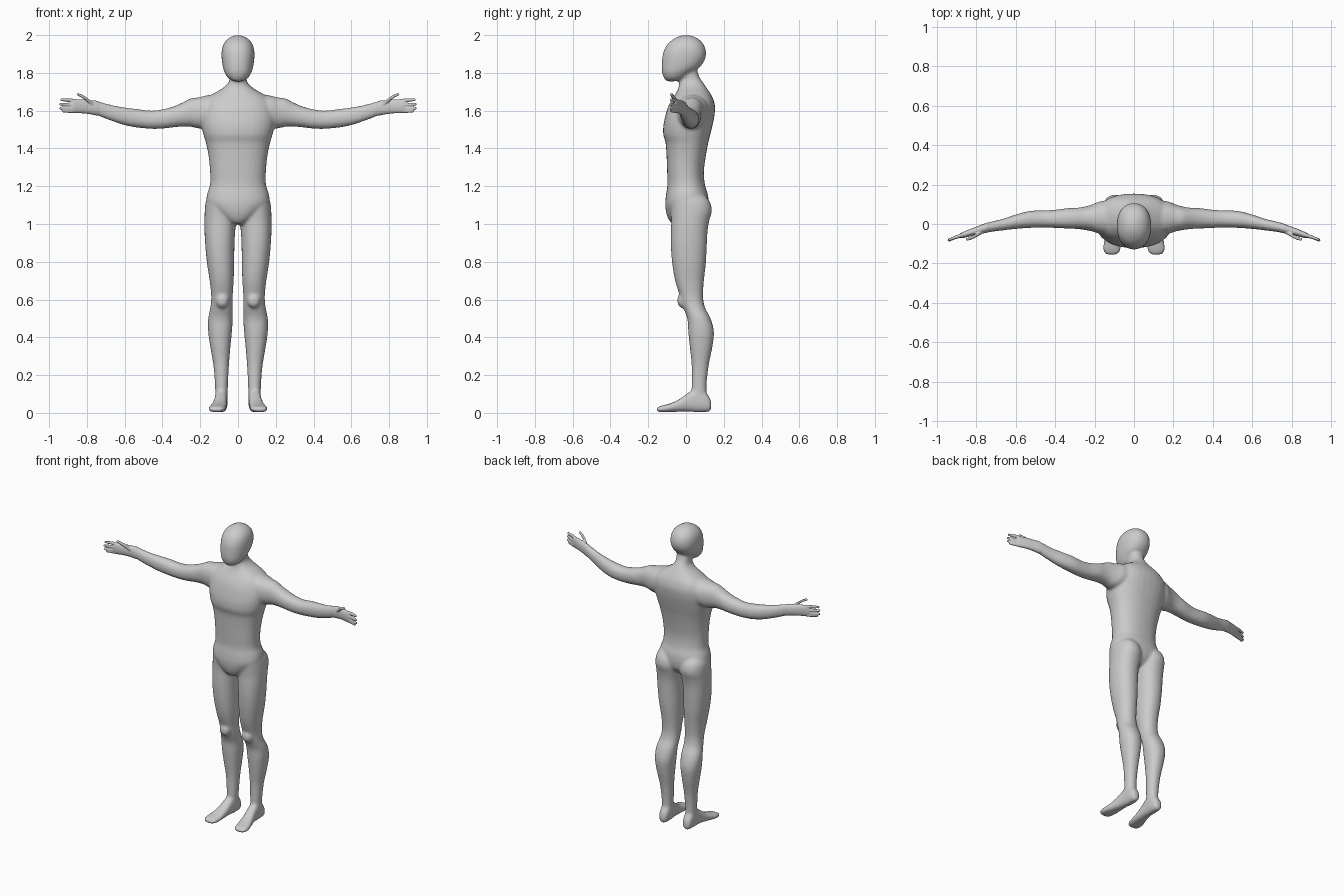
import bpy
import bmesh
from math import cos, sin, pi
from mathutils import Matrix, Vector

if "Cube" in bpy.data.objects:
    bpy.data.objects.remove(bpy.data.objects["Cube"], do_unlink=True)

UNIT = 0.01   # profile tables are written in hundredths
SEGMENTS = 32
STEPS = 4
LEFT, RIGHT = 1, -1

clay = bpy.data.materials.new("clay_grey")
clay.use_nodes = True
clay.diffuse_color = (0.6, 0.6, 0.6, 1)
clay.node_tree.nodes["Principled BSDF"].inputs["Base Color"].default_value = clay.diffuse_color


def spline(rows):
    """Catmull-Rom interpolation through the rows of a profile table."""
    rows = [Vector(row) for row in rows]
    padded = [rows[0]] + rows + [rows[-1]]
    result = []
    for a, b, c, d in zip(padded, padded[1:], padded[2:], padded[3:]):
        for step in range(STEPS):
            t = step / STEPS
            result.append(b + (c - a) * (t / 2)
                          + (a * 2 - b * 5 + c * 4 - d) * (t * t / 2)
                          + (b * 3 - a - c * 3 + d) * (t ** 3 / 2))
    return result + [rows[-1]]


def superellipse(angle, power):
    c, s = cos(angle), sin(angle)
    bend = lambda v: (1 if v > 0 else -1) * abs(v) ** (2 / power)
    return bend(c), bend(s)


def loft(bm, axis, rows, side=LEFT, power=2.2):
    """Skin rounded sections; a row is (position, low, high, low, high)."""
    others = [i for i in range(3) if i != axis]
    rings = []
    for pos, a_low, a_high, b_low, b_high in spline(rows):
        ring = []
        for k in range(SEGMENTS):
            u, v = superellipse(2 * pi * k / SEGMENTS, power)
            point = Vector((0, 0, 0))
            point[axis] = pos
            point[others[0]] = (a_low + a_high + u * (a_high - a_low)) / 2
            point[others[1]] = (b_low + b_high + v * (b_high - b_low)) / 2
            point.x *= side
            ring.append(bm.verts.new(point * UNIT))
        rings.append(ring)
    for lower, upper in zip(rings, rings[1:]):
        for k in range(SEGMENTS):
            n = (k + 1) % SEGMENTS
            bm.faces.new((lower[k], lower[n], upper[n], upper[k]))
    bm.faces.new(rings[0])
    bm.faces.new(rings[-1])


def symmetric(rows):
    """Expand (height, half width, front, back) rows for centred parts."""
    return [(z, -w, w, front, back) for z, w, front, back in rows]


def ellipsoid(bm, centre, radii, side):
    place = Matrix.Translation(Vector((centre[0] * side, *centre[1:])) * UNIT)
    size = Matrix.Diagonal((*(Vector(radii) * UNIT), 1))
    bmesh.ops.create_uvsphere(bm, u_segments=SEGMENTS, v_segments=SEGMENTS // 2,
                              radius=1, matrix=place @ size)


def finger(bm, start, middle, end, radius, side):
    """A tapered tube bending through three points, with a rounded tip."""
    rows = []
    for (x, y, z), scale in ((start, 1.1), (middle, 1), (end, 0.75)):
        r = radius * scale
        rows.append((x, y - r, y + r, z - r, z + r))
    loft(bm, 0, rows, side)
    ellipsoid(bm, end, [radius * 0.8] * 3, side)


def fuse(name, bm, voxel, rounds):
    """Merge overlapping volumes into one smooth skin."""
    bmesh.ops.recalc_face_normals(bm, faces=bm.faces)
    mesh = bpy.data.meshes.new(name)
    bm.to_mesh(mesh)
    bm.free()
    mesh.materials.append(clay)
    mesh.shade_smooth()
    obj = bpy.data.objects.new(name, mesh)
    bpy.context.collection.objects.link(obj)
    remesh = obj.modifiers.new("merge", "REMESH")
    remesh.mode = "VOXEL"
    remesh.voxel_size = voxel
    remesh.use_smooth_shade = True
    soften = obj.modifiers.new("soften", "SMOOTH")
    soften.factor = 0.5
    soften.iterations = rounds
    return obj


# Head, from chin to crown
head = symmetric([
    (175.5, 2, -10, -6), (177, 5, -11.5, -1), (180, 7, -12.7, 3),
    (183, 8, -12.9, 7.3), (187, 8.6, -12.7, 10), (191, 8.7, -12, 10.6),
    (195, 7.8, -10, 9.4), (198, 5.4, -6.5, 6.5), (199.6, 2.4, -3, 3),
    (200, 0.4, -1, 1)])

# Trunk, from neck to crotch
trunk = symmetric([
    (183, 4.4, -2, 5.5), (178, 4.5, -3, 7), (175, 5, -3.5, 9),
    (172, 8, -4, 11), (169, 13, -5.5, 13), (166, 17, -7.5, 14.5),
    (162, 19, -9.5, 15.4), (157, 19.8, -11, 15), (152, 19.3, -12, 14),
    (147, 18.2, -12, 12.8), (143, 17, -10.8, 11.8), (136, 15.6, -10.3, 10.5),
    (128, 14.8, -10, 9.5), (121, 14.8, -9.8, 10), (116, 16.3, -10.5, 11.5),
    (111, 16.5, -11, 12), (106, 12, -10.5, 11), (102, 7, -9, 7),
    (100, 3, -7, 2)])

# Leg, from hip to ankle
leg = [
    (116, 5, 15, -7, 9), (112, 2, 17, -8, 12.6), (107, 0.8, 17.6, -8, 13.7),
    (102, 0.8, 17.7, -7.8, 12.4), (96, 1.5, 17.7, -8, 11.4),
    (88, 1.9, 17.3, -8, 11), (79, 2, 16.4, -7.3, 10.5),
    (70, 2.3, 15, -5.8, 9.5), (62, 2.8, 14.2, -3.3, 9),
    (56, 2.8, 14.6, -1.6, 10), (50, 2.8, 15.8, 0.7, 13),
    (43, 3.2, 15.8, 1.2, 14.8), (35, 4, 14.7, 2, 14), (25, 4.8, 13, 3, 12),
    (15, 5.3, 12.2, 3, 10.9), (8, 5.5, 12, 3, 11)]

# Foot, from heel to toes
foot = [
    (13.4, 7.5, 10.2, 2.5, 5), (12.5, 6.3, 11.4, 0.8, 8), (9.5, 5.5, 12, 0.4, 12),
    (5, 5.6, 12.2, 0.4, 13), (1, 5.8, 12.6, 0.7, 10.5), (-4, 6, 13.8, 0.6, 7),
    (-9, 6.2, 15.3, 0.4, 4.8), (-13, 6.8, 15.7, 0.4, 3.8),
    (-15.2, 8, 14.5, 0.8, 2.9), (-15.7, 9.5, 13, 1.4, 2.2)]

# Arm, from shoulder to wrist
arm = [
    (10, -5, 12, 153, 169), (17, -5, 11.5, 151, 168), (21, -3.8, 10, 150.6, 167),
    (25, -3, 8.8, 151.5, 166.5), (29, -2.5, 8.2, 151.6, 164.5),
    (34, -2.3, 8, 151.2, 162.3), (40, -2, 7.2, 150.5, 160.7),
    (46, -1.8, 6.9, 150.4, 160), (53, -2, 6.6, 151, 160.8),
    (60, -2.5, 4.8, 152.3, 161.7), (67, -3.3, 2.5, 154.6, 163),
    (74, -4.2, 0.8, 157.3, 165), (76, -4.2, 0, 158.3, 165)]

# Palm, starting inside the wrist
palm = [
    (71, -3, 0.8, 157.5, 162.5), (74, -4.3, 0.8, 157.3, 165),
    (79, -5.2, -1, 158.2, 165.6), (83, -6.2, -2.5, 158.6, 166),
    (87, -7.2, -4.2, 158.7, 166), (88.5, -7, -5, 159.5, 165)]

# Fingers as start, middle and end points
fingers = {
    "index": ((85, -5, 164.8), (89, -6.2, 165.6), (93.4, -7.8, 165.8)),
    "middle": ((85, -5, 163), (90, -6.6, 163.2), (93.8, -8.2, 163.4)),
    "ring": ((85, -5, 161.3), (90, -6.6, 161), (93.8, -8, 161.2)),
    "little": ((85, -5, 159.8), (89, -6.2, 159.7), (92.5, -7.6, 159.8)),
    "thumb": ((77, -4, 163.5), (81.5, -6.6, 167), (84.6, -7.8, 168.6))}

body = bmesh.new()
loft(body, 2, head)
loft(body, 2, trunk, power=2.3)
for side in (LEFT, RIGHT):
    loft(body, 2, leg, side)
    loft(body, 1, foot, side, power=2.5)
    loft(body, 0, arm, side)
    ellipsoid(body, (8.3, -1.8, 59.5), (3.6, 2.9, 4), side)   # kneecap
fuse("body", body, voxel=0.008, rounds=8)

for name, side in (("left_hand", LEFT), ("right_hand", RIGHT)):
    hand = bmesh.new()
    loft(hand, 0, palm, side)
    for joints in fingers.values():
        finger(hand, *joints, radius=0.95, side=side)
    fuse(name, hand, voxel=0.004, rounds=3)
